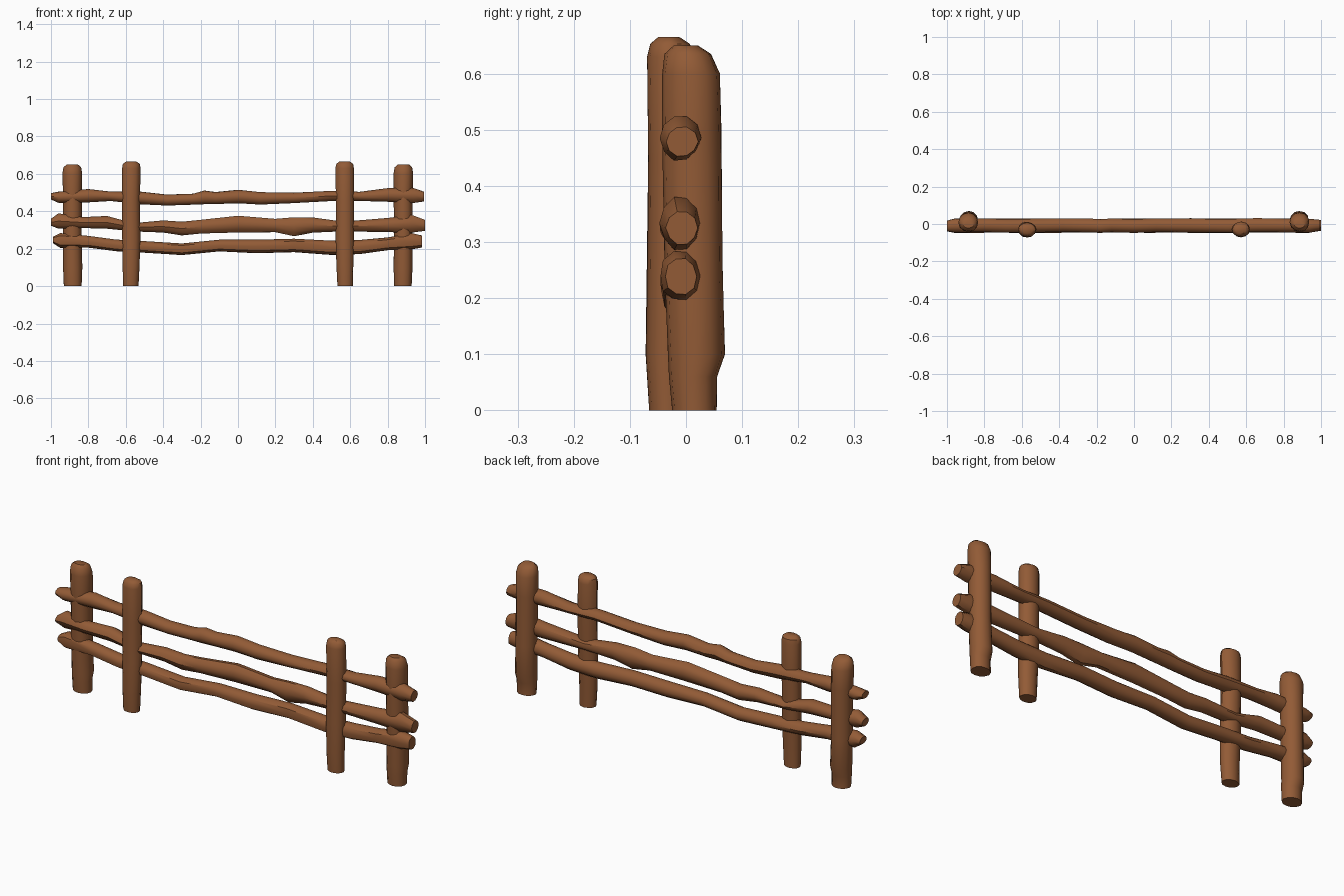
import bpy, bmesh, math, random
from mathutils import Vector

if "Cube" in bpy.data.objects:
    bpy.data.objects.remove(bpy.data.objects["Cube"])

random.seed(4)
wood = bpy.data.materials.new("brown wood")
wood.diffuse_color = (0.29, 0.105, 0.037, 1)
wood.use_nodes = True
wood.node_tree.nodes["Principled BSDF"].inputs["Base Color"].default_value = wood.diffuse_color


def log(name, rings, sides, wobble):
    """Skin a list of rings (centre, half-axis u, half-axis v) into a capped log."""
    bm = bmesh.new()
    loops = []
    bumps = [random.uniform(-wobble, wobble) for _ in range(sides)]
    for c, u, v in rings:
        loop = []
        for i in range(sides):
            a = 2 * math.pi * i / sides
            k = 1 + bumps[i] + random.uniform(-wobble, wobble) * 0.5
            loop.append(bm.verts.new(c + (u * math.cos(a) + v * math.sin(a)) * k))
        loops.append(loop)
    for a, b in zip(loops, loops[1:]):
        for i in range(sides):
            j = (i + 1) % sides
            bm.faces.new((a[i], a[j], b[j], b[i]))
    bm.faces.new(loops[0][::-1])
    bm.faces.new(loops[-1])
    bmesh.ops.recalc_face_normals(bm, faces=bm.faces)
    me = bpy.data.meshes.new(name)
    bm.to_mesh(me)
    bm.free()
    me.materials.append(wood)
    ob = bpy.data.objects.new(name, me)
    bpy.context.collection.objects.link(ob)
    bpy.ops.object.select_all(action='DESELECT')
    ob.select_set(True)
    bpy.context.view_layer.objects.active = ob
    bpy.ops.object.shade_smooth_by_angle(angle=math.radians(42))


def post(name, side, profile):
    rings = [(Vector((side * (x0 + x1) / 2, (y0 + y1) / 2, z)),
              Vector(((x1 - x0) / 2, 0, 0)), Vector((0, (y1 - y0) / 2, 0)))
             for z, x0, x1, y0, y1 in profile]
    log(name, rings, 12, 0.025)


def rail(name, stations):
    rings = []
    for i, (x, lo, hi) in enumerate(stations):
        end = i in (0, len(stations) - 1)
        cy = -0.009 + random.uniform(-0.003, 0.003)
        ry = 0.028 if end else 0.036
        rings.append((Vector((x, cy, (lo + hi) / 2)),
                      Vector((0, ry, 0)), Vector((0, 0, (hi - lo) / 2))))
    log(name, rings, 10, 0.04)


# posts: z, x range, y range
outer = [(0, .835, .93, -.025, .055), (.06, .834, .932, -.03, .056),
         (.10, .832, .935, -.032, .07), (.25, .835, .935, -.038, .066),
         (.50, .833, .935, -.043, .064), (.60, .832, .938, -.043, .061),
         (.635, .838, .932, -.038, .045), (.65, .855, .915, -.022, .022)]
inner = [(0, .532, .615, -.066, .0), (.10, .527, .617, -.072, .002),
         (.25, .522, .62, -.07, .008), (.45, .525, .62, -.068, .012),
         (.63, .522, .62, -.07, .012), (.653, .526, .616, -.064, .006),
         (.665, .542, .6, -.05, -.012)]
for side, label in ((-1, "left"), (1, "right")):
    post(label + "_back_post", side, outer)
    post(label + "_front_post", side, inner)

# rails: x, lower edge, upper edge
rail("top_rail", [(-1, .463, .497), (-.96, .445, .505), (-.8, .447, .52),
                  (-.68, .455, .505), (-.52, .437, .505), (-.38, .43, .49),
                  (-.24, .435, .495), (-.18, .437, .512), (-.12, .438, .503),
                  (0, .442, .515), (.12, .435, .503), (.3, .443, .5),
                  (.5, .455, .51), (.65, .455, .505), (.8, .45, .525),
                  (.94, .445, .525), (.995, .452, .505)])
rail("middle_rail", [(-1, .322, .36), (-.96, .305, .39), (-.83, .31, .37),
                     (-.7, .305, .375), (-.56, .292, .337), (-.4, .285, .352),
                     (-.3, .27, .345), (-.2, .28, .355), (0, .285, .377),
                     (.2, .287, .36), (.3, .265, .37), (.4, .285, .368),
                     (.56, .292, .345), (.8, .287, .365), (.93, .285, .382),
                     (1, .295, .355)])
rail("bottom_rail", [(-.99, .23, .265), (-.95, .203, .285), (-.8, .205, .27),
                     (-.65, .185, .25), (-.5, .177, .242), (-.3, .165, .23),
                     (-.1, .185, .25), (.1, .175, .25), (.3, .18, .255),
                     (.5, .165, .245), (.65, .17, .248), (.8, .19, .262),
                     (.93, .195, .285), (.985, .205, .272)])
